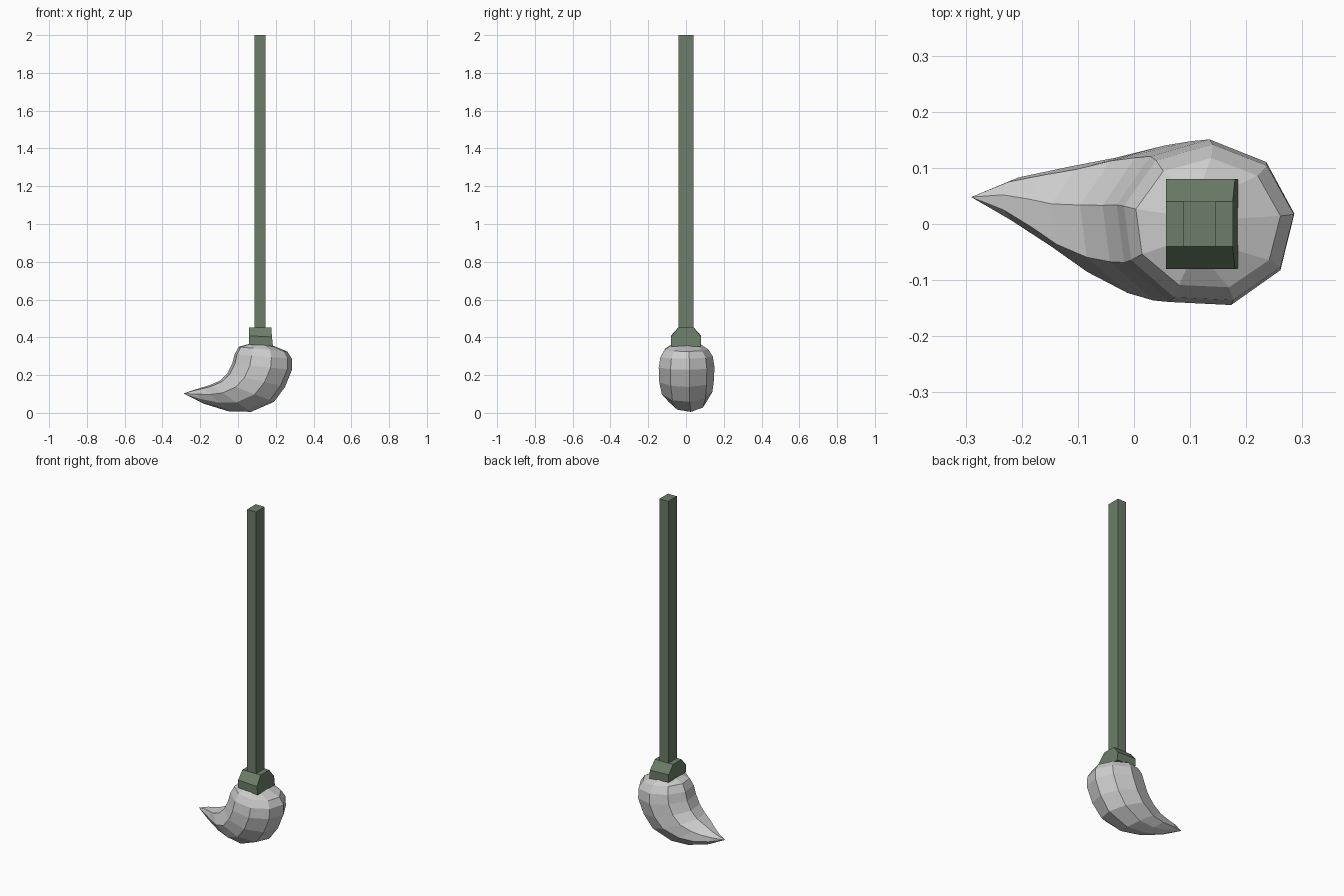
import bpy, bmesh
from math import cos, sin, radians
from mathutils import Vector

if "Cube" in bpy.data.objects:
    bpy.data.objects.remove(bpy.data.objects["Cube"])

green = bpy.data.materials.new("green_paint")
green.diffuse_color = (0.15, 0.21, 0.14, 1)
green.use_nodes = True
green.node_tree.nodes["Principled BSDF"].inputs["Base Color"].default_value = green.diffuse_color


def make(name, bm, mat=None):
    bmesh.ops.recalc_face_normals(bm, faces=bm.faces)
    me = bpy.data.meshes.new(name)
    bm.to_mesh(me)
    bm.free()
    ob = bpy.data.objects.new(name, me)
    bpy.context.collection.objects.link(ob)
    if mat:
        me.materials.append(mat)
    return ob


def bridge(bm, a, b):
    n = len(a)
    for i in range(n):
        bm.faces.new((a[i], a[(i + 1) % n], b[(i + 1) % n], b[i]))


# Bristle head: nine-sided rings fanning round from the ferrule to the tip
# (inner x, z), (outer x, z), half width in y, centre y
SIDES = 9
rings = [
    ((0.06, 0.366), (0.18, 0.358), 0.080, 0.0),
    ((0.00, 0.350), (0.262, 0.325), 0.118, 0.0),
    ((-0.022, 0.31), (0.286, 0.287), 0.142, 0.0),
    ((-0.035, 0.26), (0.287, 0.228), 0.151, 0.0),
    ((-0.06, 0.21), (0.25, 0.137), 0.148, 0.0),
    ((-0.10, 0.172), (0.192, 0.058), 0.137, 0.003),
    ((-0.15, 0.150), (0.07, 0.005), 0.106, 0.012),
    ((-0.19, 0.137), (-0.05, 0.008), 0.074, 0.028),
    ((-0.235, 0.122), (-0.18, 0.048), 0.040, 0.043),
]
bm = bmesh.new()
loops = []
for (xi, zi), (xo, zo), hw, cy in rings:
    mid = Vector(((xi + xo) / 2, cy, (zi + zo) / 2))
    out = Vector(((xo - xi) / 2, 0, (zo - zi) / 2))
    angles = [radians(7 + 360 * k / SIDES) for k in range(SIDES)]
    loops.append([bm.verts.new(mid + out * cos(a) + Vector((0, hw * sin(a), 0)))
                  for a in angles])
for a, b in zip(loops, loops[1:]):
    bridge(bm, a, b)
bm.faces.new(loops[0])
tip = bm.verts.new((-0.29, 0.048, 0.103))
for i in range(SIDES):
    bm.faces.new((loops[-1][i], loops[-1][(i + 1) % SIDES], tip))
make("bristle_head", bm)

# Ferrule: block with sloped shoulders front and back
bm = bmesh.new()
levels = [((0.057, 0.362), (0.185, 0.352), 0.08),
          ((0.057, 0.408), (0.18, 0.402), 0.08),
          ((0.057, 0.453), (0.176, 0.453), 0.04)]
blocks = []
for (x0, z0), (x1, z1), h in levels:
    blocks.append([bm.verts.new(p) for p in
                   ((x0, -h, z0), (x1, -h, z1), (x1, h, z1), (x0, h, z0))])
for a, b in zip(blocks, blocks[1:]):
    bridge(bm, a, b)
bm.faces.new(blocks[0])
bm.faces.new(blocks[-1])
make("ferrule", bm, green)

# Handle: plain rectangular shaft
bm = bmesh.new()
bmesh.ops.create_cube(bm, size=1)
bmesh.ops.scale(bm, vec=(0.058, 0.08, 1.557), verts=bm.verts)
bmesh.ops.translate(bm, vec=(0.117, 0, 1.2215), verts=bm.verts)
make("handle", bm, green)
